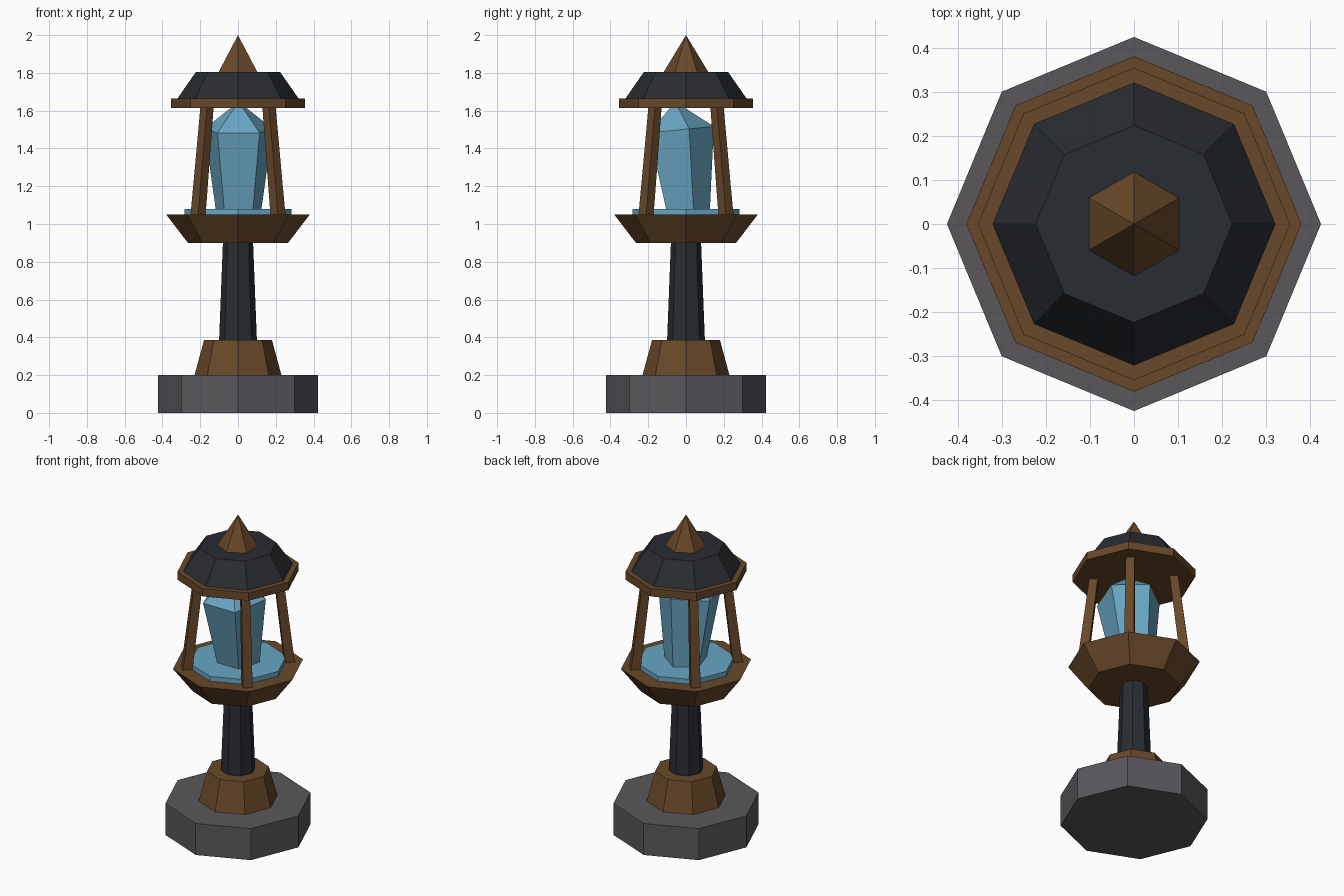
import bpy, bmesh
from math import pi, sin, cos
from mathutils import Vector, Matrix

if "Cube" in bpy.data.objects:
    bpy.data.objects.remove(bpy.data.objects["Cube"])


def material(name, rgb):
    m = bpy.data.materials.new(name)
    m.diffuse_color = (*rgb, 1)
    m.use_nodes = True
    m.node_tree.nodes["Principled BSDF"].inputs["Base Color"].default_value = m.diffuse_color
    return m


STONE = material("stone", (0.10, 0.095, 0.105))
BRONZE = material("bronze", (0.14, 0.065, 0.022))
IRON = material("iron", (0.022, 0.025, 0.031))
GLOW = material("glow", (0.14, 0.38, 0.54))


def prism(name, mat, profile, sides=8, turn=0.0, place=Matrix()):
    """Stack of polygon rings from (radius, z) pairs; radius 0 makes a point."""
    bm = bmesh.new()
    rings = []
    for r, z in profile:
        if r == 0:
            rings.append([bm.verts.new((0, 0, z))] * sides)
        else:
            angles = [turn + 2 * pi * i / sides for i in range(sides)]
            rings.append([bm.verts.new((r * cos(a), r * sin(a), z)) for a in angles])
    for low, high in zip(rings, rings[1:]):
        for i in range(sides):
            j = (i + 1) % sides
            bm.faces.new(dict.fromkeys((low[i], low[j], high[j], high[i])))
    for (r, _), ring in ((profile[0], rings[0]), (profile[-1], rings[-1])):
        if r:
            bm.faces.new(ring)
    bm.transform(place)
    bmesh.ops.recalc_face_normals(bm, faces=bm.faces)
    mesh = bpy.data.meshes.new(name)
    bm.to_mesh(mesh)
    bm.free()
    mesh.materials.append(mat)
    obj = bpy.data.objects.new(name, mesh)
    bpy.context.collection.objects.link(obj)
    return obj


# Foot and pole
prism("base", STONE, [(0.424, 0), (0.424, 0.2)])
prism("collar", BRONZE, [(0.23, 0.2), (0.18, 0.385)])
prism("pole", IRON, [(0.10, 0.385), (0.08, 0.9)])

# Lantern bowl with glowing plate
prism("bowl", BRONZE, [(0.265, 0.9), (0.38, 1.05)])
prism("glow_plate", GLOW, [(0.283, 1.05), (0.283, 1.08)])

# Slightly tilted five-sided crystal
prism("crystal", GLOW, [(0.125, -0.02), (0.19, 0.42), (0, 0.57)], 5, pi / 2,
      Matrix.Translation((0.003, 0, 1.08)) @ Matrix.Rotation(0.1, 4, 'X'))

# Four posts leaning inwards at the corners
for i, (sx, sy) in enumerate(((1, 1), (-1, 1), (-1, -1), (1, -1))):
    foot, height = 0.212, 0.58
    lean = Matrix.Translation((sx * foot, sy * foot, 1.04))
    lean[0][2], lean[1][2] = -sx * 0.048 / height, -sy * 0.048 / height
    prism(f"post_{i + 1}", BRONZE, [(0.04, 0), (0.035, height)], 4, 0, lean)

# Roof
prism("roof_ring", BRONZE, [(0.354, 1.615), (0.354, 1.665)])
prism("roof", IRON, [(0.32, 1.665), (0.223, 1.805)])
prism("finial", BRONZE, [(0.118, 1.805), (0, 2.0)], 6, pi / 2)
